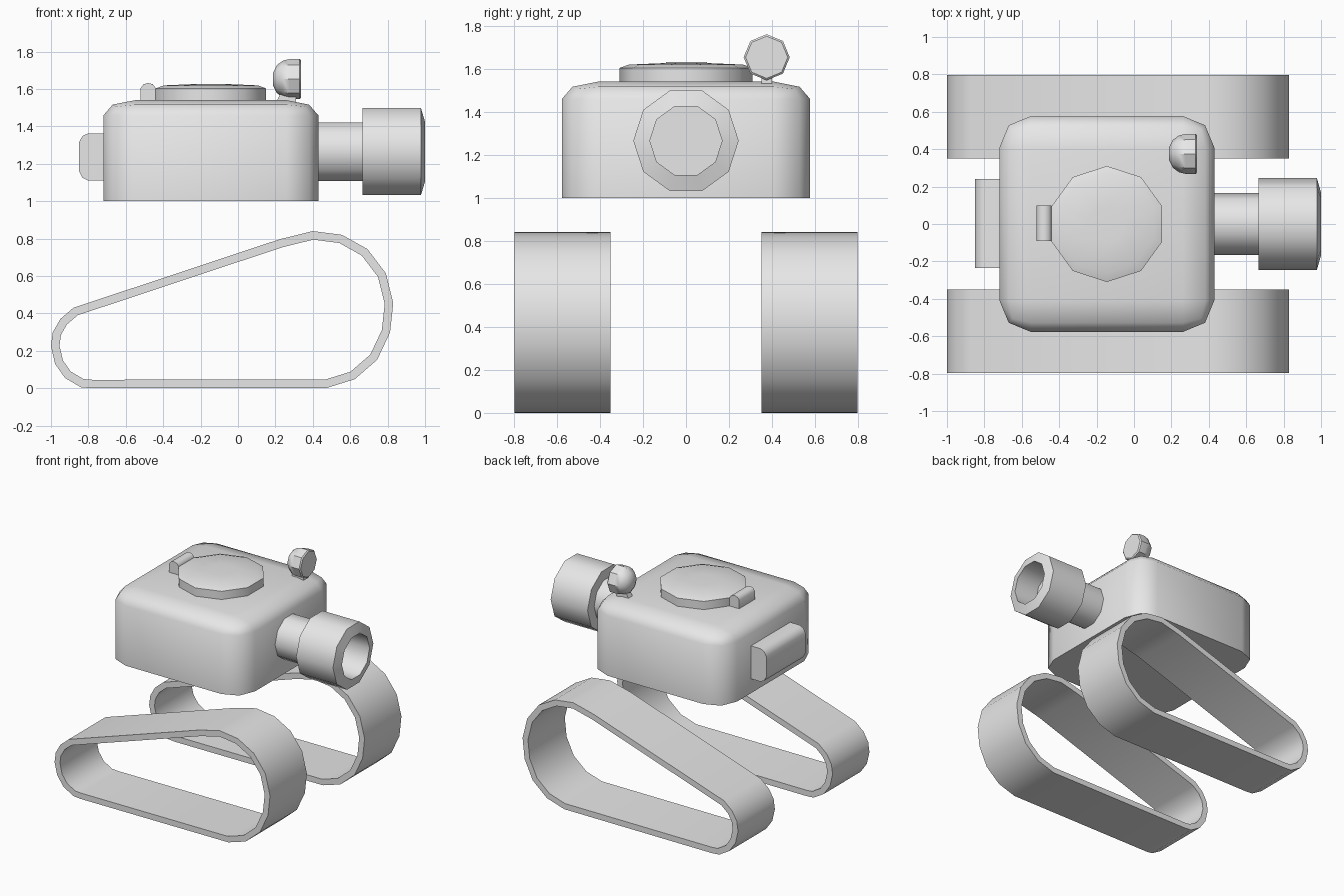
import bpy, bmesh, math
from mathutils import Vector, Matrix

if "Cube" in bpy.data.objects:
    bpy.data.objects.remove(bpy.data.objects["Cube"])

grey = bpy.data.materials.new("plain grey")
grey.diffuse_color = (0.8, 0.8, 0.8, 1)
grey.use_nodes = True
grey.node_tree.nodes["Principled BSDF"].inputs["Base Color"].default_value = grey.diffuse_color


def finish(name, bm, angle=35):
    bmesh.ops.recalc_face_normals(bm, faces=bm.faces)
    me = bpy.data.meshes.new(name)
    bm.to_mesh(me)
    bm.free()
    me.materials.append(grey)
    ob = bpy.data.objects.new(name, me)
    bpy.context.collection.objects.link(ob)
    bpy.ops.object.select_all(action='DESELECT')
    ob.select_set(True)
    bpy.context.view_layer.objects.active = ob
    bpy.ops.object.shade_smooth_by_angle(angle=math.radians(angle))
    return ob


def lathe(name, profile, n, place, phase=0.0, angle=40):
    """Spin (radius, height) pairs around local z; both ends are capped."""
    bm = bmesh.new()
    rings = []
    for r, h in profile:
        rings.append([bm.verts.new((r * math.cos(phase + math.tau * i / n),
                                    r * math.sin(phase + math.tau * i / n), h)) for i in range(n)])
    for a, b in zip(rings, rings[1:]):
        for i in range(n):
            j = (i + 1) % n
            bm.faces.new((a[i], a[j], b[j], b[i]))
    bm.faces.new(rings[0])
    bm.faces.new(rings[-1])
    bm.transform(place)
    return finish(name, bm, angle)


def prism(name, pts, y0, y1):
    """Extrude an x-z outline along y."""
    bm = bmesh.new()
    face = bm.faces.new([bm.verts.new((x, y0, z)) for x, z in pts])
    out = bmesh.ops.extrude_face_region(bm, geom=[face])
    bmesh.ops.translate(bm, vec=(0, y1 - y0, 0),
                        verts=[v for v in out['geom'] if isinstance(v, bmesh.types.BMVert)])
    return finish(name, bm, 50)


def inset(pts, t):
    """Move a closed outline inward by t."""
    res = []
    c = sum((Vector(p) for p in pts), Vector((0, 0))) / len(pts)
    for i, p in enumerate(pts):
        p = Vector(p)
        e1 = (p - Vector(pts[i - 1])).normalized()
        e2 = (Vector(pts[(i + 1) % len(pts)]) - p).normalized()
        n1, n2 = Vector((-e1.y, e1.x)), Vector((-e2.y, e2.x))
        m = (n1 + n2).normalized()
        if m.dot(c - p) < 0:
            m = -m
        res.append(p + m * t / abs(m.dot(n1)))
    return res


# Body: box with rounded sides and flattened round top, sharp bottom rim
bm = bmesh.new()
bmesh.ops.create_cube(bm, size=1)
squash = 0.48
bm.transform(Matrix.Diagonal((1.15, 1.155, 0.54 / squash, 1)))
edges = [e for e in bm.edges if max(v.co.z for v in e.verts) > 0]
bmesh.ops.bevel(bm, geom=edges, offset=0.17, segments=2, profile=0.5, affect='EDGES')
bm.transform(Matrix.Translation((-0.145, 0, 1.27)) @ Matrix.Diagonal((1, 1, squash, 1)))
finish("body", bm, 50)

# Top hatch and its hinge
lathe("hatch", [(0.31, 1.52), (0.31, 1.603), (0.265, 1.619), (0.1, 1.626)], 10,
      Matrix.Translation((-0.145, 0, 0)), math.pi / 2)
prism("hatch_hinge", [(-0.52, 1.52), (-0.52, 1.605), (-0.505, 1.625), (-0.48, 1.632),
                      (-0.455, 1.625), (-0.44, 1.605), (-0.44, 1.52)], -0.092, 0.098)

# Rear box
prism("rear_box", [(-0.7, 1.11), (-0.8, 1.11), (-0.832, 1.125), (-0.85, 1.16), (-0.85, 1.315),
                   (-0.832, 1.348), (-0.8, 1.363), (-0.7, 1.363)], -0.235, 0.24)

# Barrel and hollow muzzle along x
along_x = Matrix.Translation((0, 0, 1.265)) @ Matrix.Rotation(math.pi / 2, 4, 'Y')
lathe("barrel", [(0.165, 0.4), (0.165, 0.68)], 10, along_x, math.pi / 2)
lathe("muzzle", [(0.165, 0.665), (0.245, 0.665), (0.245, 0.978), (0.168, 1.0), (0.168, 0.8)],
      10, along_x, math.pi / 2)

# Domed lamp on a short stem
lathe("lamp", [(0.035, 0.188), (0.075, 0.208), (0.098, 0.24), (0.107, 0.275),
               (0.107, 0.33), (0.098, 0.338)], 8,
      Matrix.Translation((0, 0.375, 1.653)) @ Matrix.Rotation(math.pi / 2, 4, 'Y'))
prism("lamp_stem", [(0.2, 1.52), (0.31, 1.52), (0.31, 1.56), (0.225, 1.57)], 0.35, 0.4)

# Track loops: hollow bands, one per side
outline = [(-0.84, 0.005), (-0.925, 0.055), (-0.978, 0.13), (-1.0, 0.225), (-0.99, 0.3),
           (-0.95, 0.37), (-0.88, 0.43), (0.225, 0.797), (0.4, 0.84), (0.556, 0.82),
           (0.692, 0.744), (0.79, 0.615), (0.83, 0.455), (0.813, 0.298), (0.744, 0.152),
           (0.624, 0.048), (0.476, 0.002), (-0.78, 0.0)]
inner = inset(outline, 0.045)
n = len(outline)
for side, name in ((-1, "front_track"), (1, "back_track")):
    bm = bmesh.new()
    loops = [[bm.verts.new((p[0], side * y, p[1])) for p in pts]
             for pts, y in ((outline, 0.35), (outline, 0.797), (inner, 0.797), (inner, 0.35))]
    for k in range(4):
        a, b = loops[k], loops[(k + 1) % 4]
        for i in range(n):
            j = (i + 1) % n
            bm.faces.new((a[i], a[j], b[j], b[i]))
    finish(name, bm, 50)
